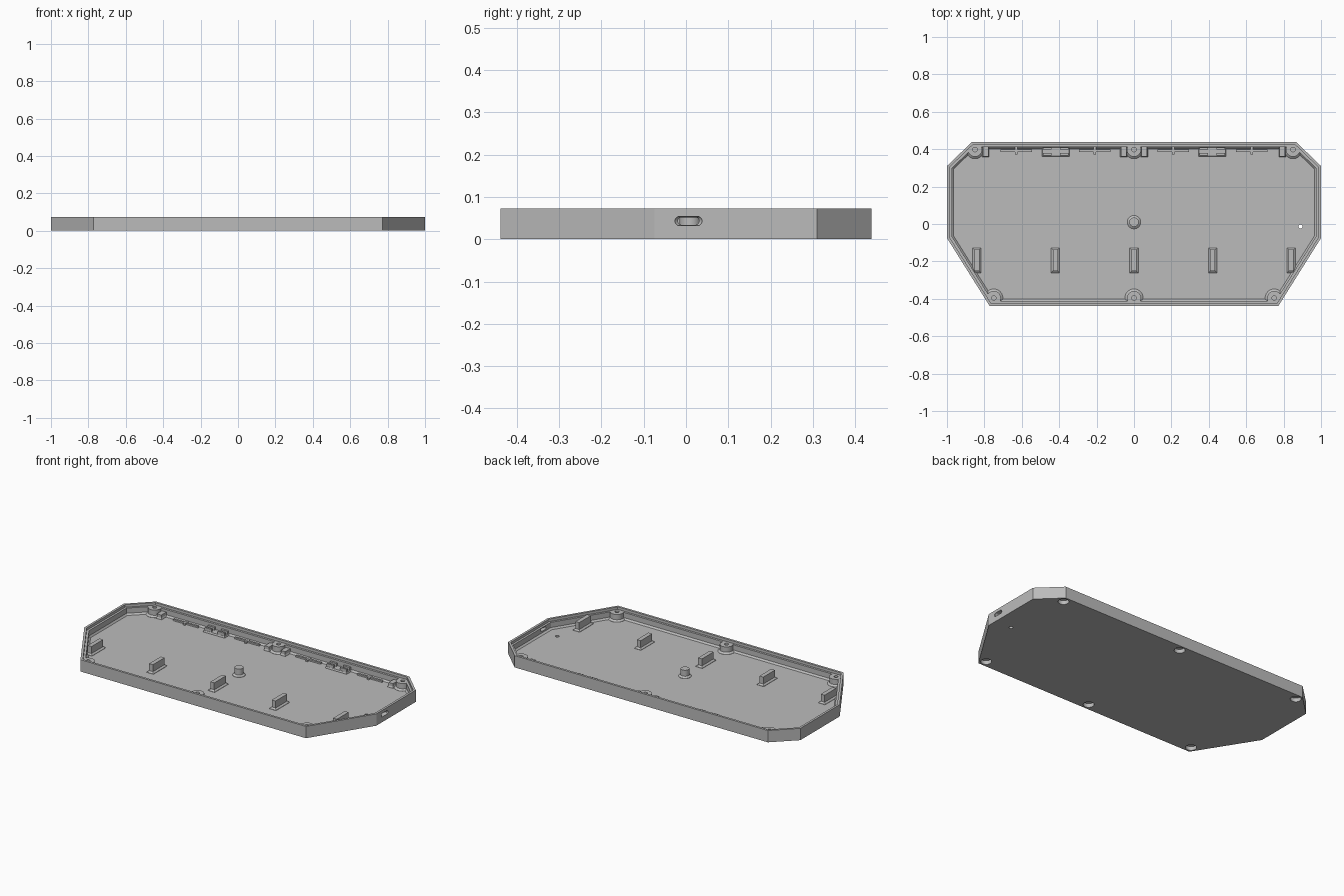
import bpy, bmesh, math
from mathutils import Vector

if "Cube" in bpy.data.objects:
    bpy.data.objects.remove(bpy.data.objects["Cube"], do_unlink=True)

grey = bpy.data.materials.new("plain_grey")
grey.use_nodes = True
grey.diffuse_color = (0.5, 0.5, 0.5, 1)
grey.node_tree.nodes["Principled BSDF"].inputs["Base Color"].default_value = (0.5, 0.5, 0.5, 1)

HEIGHT, FLOOR, LEDGE = 0.073, 0.015, 0.057
half = [(0.772, -0.438), (1, -0.075), (1, 0.31), (0.867, 0.438)]
OUTLINE = [Vector(p) for p in half + [(-x, y) for x, y in reversed(half)]]


def loft(name, loops):
    """Closed solid through equal-length loops, capped at both ends."""
    bm = bmesh.new()
    rows = [[bm.verts.new(p) for p in loop] for loop in loops]
    n = len(rows[0])
    for a, b in zip(rows, rows[1:]):
        for i in range(n):
            j = (i + 1) % n
            bm.faces.new((a[i], a[j], b[j], b[i]))
    bm.faces.new(rows[0])
    bm.faces.new(rows[-1])
    bmesh.ops.recalc_face_normals(bm, faces=bm.faces)
    mesh = bpy.data.meshes.new(name)
    bm.to_mesh(mesh)
    bm.free()
    mesh.materials.append(grey)
    obj = bpy.data.objects.new(name, mesh)
    bpy.context.collection.objects.link(obj)
    return obj


def inset(d, z):
    """Tray outline moved inward by d."""
    pts = []
    for i, p in enumerate(OUTLINE):
        a = (p - OUTLINE[i - 1]).normalized()
        b = (OUTLINE[(i + 1) % len(OUTLINE)] - p).normalized()
        na, nb = Vector((-a.y, a.x)), Vector((-b.y, b.x))
        q = p + (na + nb) * d / (1 + na.dot(nb))
        pts.append((q.x, q.y, z))
    return pts


def ring(x, y, r, z, n=32):
    return [(x + r * math.cos(math.tau * i / n), y + r * math.sin(math.tau * i / n), z)
            for i in range(n)]


def rect(x, y, w, d, z):
    return [(x + sx * w / 2, y + sy * d / 2, z)
            for sx, sy in ((-1, -1), (1, -1), (1, 1), (-1, 1))]


def stadium(x, y, z, hw, hh, n=24):
    pts = []
    for i in range(n):
        a = math.tau * (i + 0.5) / n
        shift = math.copysign(hw - hh, math.cos(a))
        pts.append((x, y + shift + hh * math.cos(a), z + hh * math.sin(a)))
    return pts


def boolean(target, tool, operation, keep=False):
    mod = target.modifiers.new("cut", "BOOLEAN")
    mod.object, mod.operation, mod.solver = tool, operation, "EXACT"
    bpy.context.view_layer.objects.active = target
    bpy.ops.object.modifier_apply(modifier=mod.name)
    if not keep:
        bpy.data.objects.remove(tool, do_unlink=True)


def box(name, x, y, w, d, top, flare=0.0):
    """Upright block on the floor, with an optional sloped foot."""
    loops = [rect(x, y, w, d, FLOOR - 0.004), rect(x, y, w, d, top)]
    if flare:
        foot = [rect(x, y, w + 2 * flare, d + 2 * flare, z) for z in (FLOOR - 0.004, FLOOR + 0.002)]
        loops = foot + [rect(x, y, w, d, FLOOR + 0.01), loops[1]]
    return loft(name, loops)


# Tray: floor, wall, stepped rim and sloped inner foot
tray = loft("tray", [inset(0, 0), inset(0, HEIGHT), inset(0.014, HEIGHT), inset(0.014, LEDGE),
                     inset(0.027, LEDGE), inset(0.027, FLOOR + 0.01), inset(0.036, FLOOR)])

# Screw bosses with blind holes above and counterbores below
limit = loft("boss_limit", [inset(0.005, 0.005), inset(0.005, HEIGHT)])
limit.hide_render = True
bosses = [(s * x, y) for x, y in ((0.85, 0.398), (0.75, -0.396)) for s in (-1, 1)]
bosses += [(0, 0.398), (0, -0.396)]
for x, y in bosses:
    boss = loft("boss", [ring(x, y, 0.049, FLOOR - 0.004), ring(x, y, 0.049, FLOOR + 0.001),
                         ring(x, y, 0.038, FLOOR + 0.01), ring(x, y, 0.038, LEDGE + 0.0005)])
    boolean(boss, limit, "INTERSECT", keep=True)
    boolean(tray, boss, "UNION")
for x, y in bosses:
    boolean(tray, loft("hole", [ring(x, y, 0.012, 0.028), ring(x, y, 0.012, 0.1)]), "DIFFERENCE")
    boolean(tray, loft("bore", [ring(x, y, 0.031, -0.02), ring(x, y, 0.031, 0.024)]), "DIFFERENCE")
bpy.data.objects.remove(limit, do_unlink=True)

# Small floor hole and side port
boolean(tray, loft("pin_hole", [ring(0.89, -0.013, 0.011, -0.02), ring(0.89, -0.013, 0.011, 0.05)]),
        "DIFFERENCE")
boolean(tray, loft("port", [stadium(x, 0.006, 0.043, w, h) for x, w, h in
                            ((1.02, 0.032, 0.011), (0.992, 0.032, 0.011),
                             (0.985, 0.025, 0.009), (0.95, 0.025, 0.009))]), "DIFFERENCE")

# Support fins and centre post
for i in range(-2, 3):
    box("support_fin", i * 0.42, -0.194, 0.026, 0.114, 0.068, 0.01)
post = loft("centre_post", [ring(0, 0.01, 0.036, FLOOR - 0.004), ring(0, 0.01, 0.036, FLOOR + 0.002),
                            ring(0, 0.01, 0.025, FLOOR + 0.01), ring(0, 0.01, 0.025, 0.062)])

# Rear rail: end brackets, notched clips and low cross ribs
for s in (-1, 1):
    for x in (0.055, 0.793):
        box("rail_bracket", s * x, 0.388, 0.03, 0.054, 0.042, 0.004)
    box("clip_base", s * 0.418, 0.387, 0.14, 0.046, 0.024, 0.003)
    for side in (-1, 1):
        for y in (0.373, 0.403):
            box("clip_jaw", s * 0.418 + side * 0.045, y, 0.046, 0.012, 0.042)
    for x in (0.21, 0.63):
        box("cross_rib", s * x, 0.392, 0.17, 0.012, 0.024)
        box("cross_tick", s * x, 0.392, 0.012, 0.042, 0.025)

# Shading
bpy.ops.object.select_all(action="DESELECT")
for obj in (tray, post):
    obj.select_set(True)
bpy.context.view_layer.objects.active = tray
bpy.ops.object.shade_smooth_by_angle(angle=math.radians(30))
